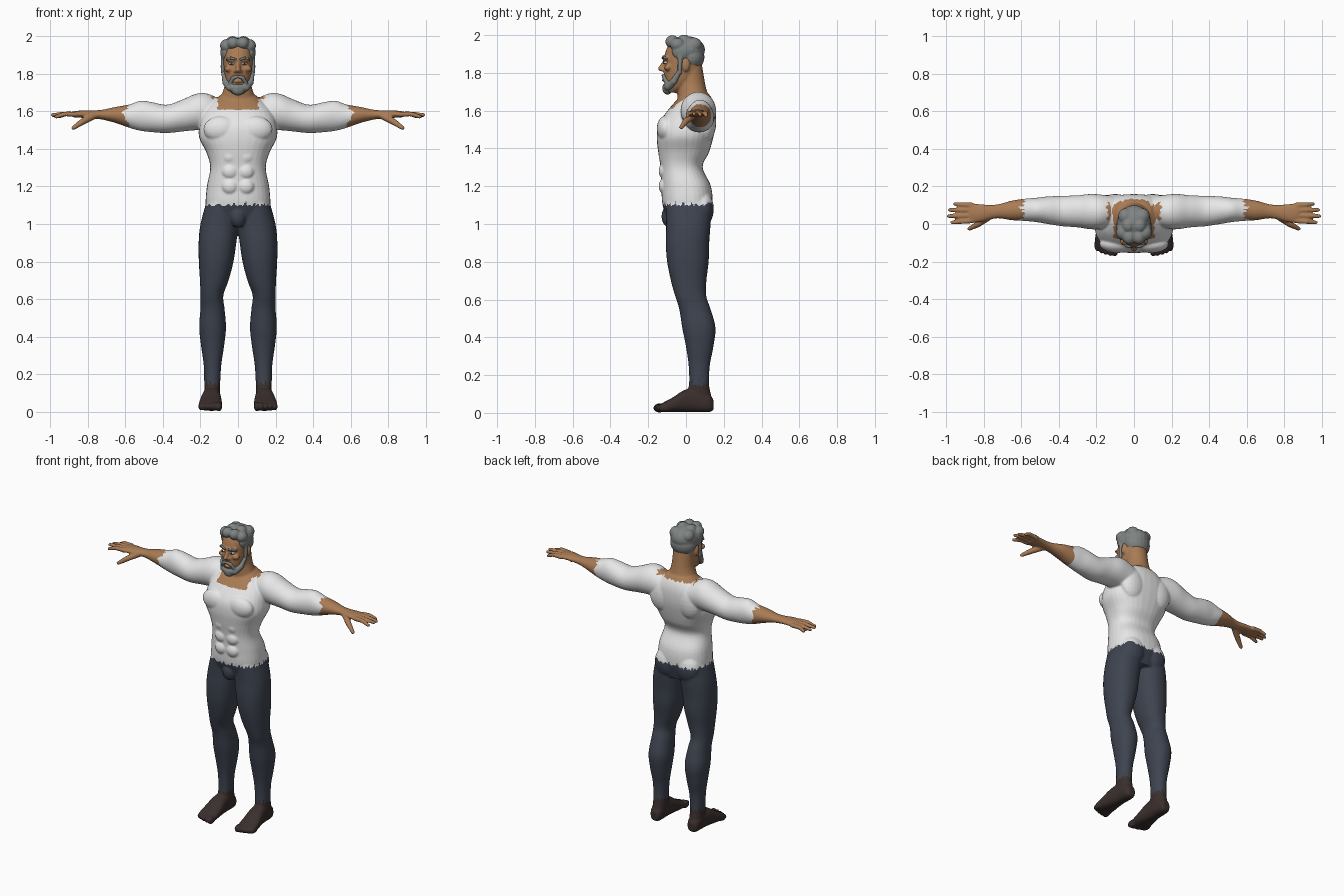
import bpy, bmesh, math
from mathutils import Vector, Matrix


def material(name, rgb):
    m = bpy.data.materials.new(name)
    m.diffuse_color = (*rgb, 1)
    return m


SKIN = material("tan skin", (0.40, 0.20, 0.09))
CLOTH = material("white cloth", (0.80, 0.80, 0.80))
NAVY = material("dark blue cloth", (0.048, 0.058, 0.080))
BROWN = material("dark brown", (0.042, 0.028, 0.026))
GREY = material("grey hair", (0.21, 0.23, 0.225))
EYE = material("eye white", (0.55, 0.53, 0.50))


def loft(bm, axis, rows, side=1, n=32, power=2.0):
    """Closed loft; each row is (position, a0, a1, b0, b1) along the axis."""
    pts = [rows[0]] + rows + [rows[-1]]
    dense = []
    for i in range(1, len(pts) - 2):
        for k in range(5):
            t = k / 5
            dense.append([0.5 * (2 * b + (c - a) * t + (2 * a - 5 * b + 4 * c - d) * t * t
                                 + (3 * b - a - 3 * c + d) * t ** 3)
                          for a, b, c, d in zip(*pts[i - 1:i + 3])])
    dense.append(rows[-1])
    rings = []
    for p, a0, a1, b0, b1 in dense:
        ring = []
        for j in range(n):
            w = math.tau * j / n
            c, s = math.cos(w), math.sin(w)
            a = (a0 + a1) / 2 + (a1 - a0) / 2 * math.copysign(abs(c) ** (2 / power), c)
            b = (b0 + b1) / 2 + (b1 - b0) / 2 * math.copysign(abs(s) ** (2 / power), s)
            x, y, z = {"x": (p, a, b), "y": (a, p, b), "z": (a, b, p)}[axis]
            ring.append(bm.verts.new((x * side, y, z)))
        rings.append(ring)
    for r, q in zip(rings, rings[1:]):
        for j in range(n):
            bm.faces.new((r[j], r[(j + 1) % n], q[(j + 1) % n], q[j]))
    bm.faces.new(rings[0][::-1])
    bm.faces.new(rings[-1])


def blob(bm, centre, radii):
    bmesh.ops.create_uvsphere(bm, u_segments=20, v_segments=12, radius=1,
                              matrix=Matrix.Translation(centre) @ Matrix.Diagonal((*radii, 1)))


def limb(bm, points, radii):
    """Tapered tube through points with round joints."""
    for p, r in zip(points, radii):
        blob(bm, p, (r, r, r))
    for p, q, r, s in zip(points, points[1:], radii, radii[1:]):
        p, q = Vector(p), Vector(q)
        turn = (q - p).to_track_quat("Z", "Y").to_matrix().to_4x4()
        bmesh.ops.create_cone(bm, cap_ends=True, segments=16, radius1=r, radius2=s,
                              depth=(q - p).length,
                              matrix=Matrix.Translation((p + q) / 2) @ turn)


def finish(name, bm, mat):
    me = bpy.data.meshes.new(name)
    bm.to_mesh(me)
    bm.free()
    me.materials.append(mat)
    for f in me.polygons:
        f.use_smooth = True
    ob = bpy.data.objects.new(name, me)
    bpy.context.collection.objects.link(ob)
    return ob


def fuse(bm, voxel, passes):
    """Merge overlapping solids into one soft skin and return its mesh."""
    bmesh.ops.recalc_face_normals(bm, faces=bm.faces)
    ob = finish("sculpt", bm, SKIN)
    mod = ob.modifiers.new("fuse", "REMESH")
    mod.mode, mod.voxel_size = "VOXEL", voxel
    mod = ob.modifiers.new("soften", "SMOOTH")
    mod.factor, mod.iterations = 0.5, passes
    me = bpy.data.meshes.new_from_object(ob.evaluated_get(bpy.context.evaluated_depsgraph_get()))
    bpy.data.objects.remove(ob)
    me.materials.clear()
    return me


body = bmesh.new()
# torso, neck and head
loft(body, "z", [(1.0, -.15, .15, -.09, .12), (1.1, -.172, .172, -.124, .14),
                 (1.2, -.166, .166, -.13, .132), (1.3, -.148, .148, -.135, .088),
                 (1.38, -.168, .168, -.147, .122), (1.46, -.207, .207, -.155, .145),
                 (1.53, -.205, .205, -.145, .158), (1.6, -.185, .185, -.098, .158),
                 (1.65, -.14, .14, -.055, .145), (1.69, -.09, .09, -.015, .12)], power=2.4)
loft(body, "z", [(1.58, -.09, .09, -.05, .13), (1.66, -.098, .098, -.045, .13),
                 (1.7, -.083, .083, -.045, .112), (1.75, -.07, .07, -.04, .1),
                 (1.84, -.065, .065, -.03, .085)])
loft(body, "z", [(1.695, -.03, .03, -.105, -.05), (1.72, -.05, .05, -.112, 0),
                 (1.76, -.066, .066, -.114, .05), (1.8, -.074, .074, -.117, .075),
                 (1.85, -.079, .079, -.114, .085), (1.9, -.08, .08, -.112, .09),
                 (1.95, -.068, .068, -.09, .075), (1.98, -.035, .035, -.05, .04)], power=2.2)
limb(body, [(0, -.112, 1.86), (0, -.134, 1.822)], [.010, .014])
limb(body, [(-.05, -.102, 1.878), (0, -.112, 1.875), (.05, -.102, 1.878)], [.012, .013, .012])
blob(body, (0, -.116, 1.762), (.024, .012, .009))
blob(body, (0, -.085, 1.04), (.045, .045, .06))

for s in (1, -1):
    # muscles and facial relief
    blob(body, (s * .09, -.105, 1.505), (.095, .05, .07))
    blob(body, (s * .10, .105, 1.54), (.09, .055, .11))
    blob(body, (s * .08, .085, 1.08), (.083, .062, .10))
    for z in (1.2, 1.28, 1.36):
        blob(body, (s * .042, -.115, z), (.044, .03, .042))
    blob(body, (s * .081, .0, 1.84), (.012, .02, .034))
    blob(body, (s * .048, -.095, 1.828), (.026, .02, .018))
    blob(body, (s * .013, -.12, 1.815), (.011, .012, .010))
    # arm and palm
    loft(body, "x", [(.08, .0, .145, 1.5, 1.66), (.17, -.025, .156, 1.5, 1.697),
                     (.23, -.028, .16, 1.5, 1.692), (.3, -.018, .153, 1.493, 1.662),
                     (.38, -.012, .15, 1.485, 1.636), (.46, .0, .147, 1.49, 1.65),
                     (.52, .01, .14, 1.497, 1.657), (.58, .016, .135, 1.513, 1.637),
                     (.65, .02, .125, 1.538, 1.625), (.72, .03, .106, 1.556, 1.61),
                     (.77, .024, .102, 1.562, 1.606), (.82, .01, .106, 1.566, 1.606),
                     (.87, .006, .11, 1.568, 1.602), (.885, .015, .105, 1.575, 1.595)], s)
    # fingers and thumb
    for y0, y1, x1, z1 in ((.1, .107, .955, 1.573), (.073, .075, .983, 1.578),
                           (.045, .042, .988, 1.582), (.018, .008, .97, 1.572)):
        limb(body, [(s * .865, y0, 1.585), (s * .92, (y0 + y1) / 2, 1.587), (s * x1, y1, z1)],
             [.0145, .013, .0105])
    limb(body, [(s * .765, .045, 1.58), (s * .83, .0, 1.545), (s * .878, -.025, 1.512)],
         [.02, .017, .0115])
    # leg
    loft(body, "z", [(1.13, .0, .165, -.11, .135), (1.0, -.002, .2, -.105, .13),
                     (.9, .009, .21, -.107, .123), (.8, .024, .209, -.1, .12),
                     (.7, .05, .203, -.08, .108), (.62, .078, .2, -.058, .107),
                     (.55, .072, .2, -.036, .13), (.45, .064, .207, -.02, .156),
                     (.35, .074, .197, .0, .145), (.25, .089, .183, .014, .126),
                     (.15, .095, .18, .016, .122), (.08, .095, .18, .0, .135),
                     (.02, .1, .175, .02, .13)], s, power=2.2)
    # foot and toes
    loft(body, "y", [(.145, .115, .16, .015, .07), (.12, .1, .178, .004, .1),
                     (.05, .095, .185, .004, .13), (-.01, .09, .195, .004, .12),
                     (-.07, .085, .207, .004, .082), (-.12, .085, .21, .004, .055),
                     (-.14, .09, .205, .006, .04)], s, power=2.5)
    for i in range(5):
        blob(body, (s * (.102 + i * .024), -.14 + i * i * .0018, .026),
             (.018 if i == 0 else .0135, .034, .025 - i * .0015))


def jag(t, step, size):
    """Ragged edge offset."""
    return size * (abs((t / step) % 1 - .5) * 2) * (.6 + .4 * math.sin(t * 91))


def part_of(c):
    x, y, z = abs(c.x), c.y, c.z
    if z < .14 + jag(math.atan2(y - .07, x - .137), .45, .04):
        return "feet"
    if z < 1.095 + jag(c.x + 1.3 * y, .03, .025):
        return "trousers"
    if x > .58 + jag(y, .022, .045) * min(1, max(0, (z - 1.53) * 20)):
        return "skin"
    if x < .105 + jag(z, .03, .012) and z > 1.61 and y < .03:
        return "skin"
    if x < .135 + jag(y, .03, .02) and z > 1.665 + jag(c.x, .03, .015):
        return "skin"
    return "shirt"


# divide the fused figure into skin and clothing
figure = fuse(body, .006, 3)
for name, mat in (("skin", SKIN), ("shirt", CLOTH), ("trousers", NAVY), ("feet", BROWN)):
    bm = bmesh.new()
    bm.from_mesh(figure)
    drop = [f for f in bm.faces if part_of(f.calc_center_median()) != name]
    bmesh.ops.delete(bm, geom=drop, context="FACES")
    finish(name, bm, mat)
bpy.data.meshes.remove(figure)


def fused_part(name, bm, mat, voxel=.005, passes=2):
    me = fuse(bm, voxel, passes)
    bm = bmesh.new()
    bm.from_mesh(me)
    finish(name, bm, mat)
    bpy.data.meshes.remove(me)


# swept hair
hair = bmesh.new()
blob(hair, (0, .005, 1.922), (.091, .096, .072))
blob(hair, (0, .028, 1.885), (.086, .07, .075))
for s in (1, -1):
    blob(hair, (s * .064, -.02, 1.915), (.03, .055, .05))
    limb(hair, [(s * .079, -.03, 1.89), (s * .079, -.034, 1.80)], [.014, .011])
    for x, y, z, r in ((.026, -.072, 1.965, .034), (.06, -.045, 1.95, .036),
                       (.03, -.01, 1.966, .036), (.045, .04, 1.948, .04)):
        blob(hair, (s * x, y, z), (r, r * 1.1, r))
fused_part("hair", hair, GREY)

# beard and moustache
beard = bmesh.new()
blob(beard, (0, -.098, 1.715), (.036, .027, .03))
for s in (1, -1):
    limb(beard, [(s * .077, -.036, 1.805), (s * .066, -.065, 1.755),
                 (s * .042, -.093, 1.728), (0, -.105, 1.725)], [.012, .018, .021, .021])
    limb(beard, [(0, -.122, 1.787), (s * .026, -.118, 1.78), (s * .042, -.104, 1.752)],
         [.008, .011, .011])
fused_part("beard", beard, GREY)

# eyebrows and eyes
brows, eyes, irises = bmesh.new(), bmesh.new(), bmesh.new()
for s in (1, -1):
    limb(brows, [(s * .014, -.123, 1.878), (s * .038, -.118, 1.886), (s * .06, -.103, 1.876)],
         [.006, .007, .005])
    blob(eyes, (s * .034, -.106, 1.855), (.016, .014, .008))
    blob(irises, (s * .034, -.117, 1.855), (.006, .005, .006))
finish("eyebrows", brows, GREY)
finish("eyes", eyes, EYE)
finish("irises", irises, BROWN)
